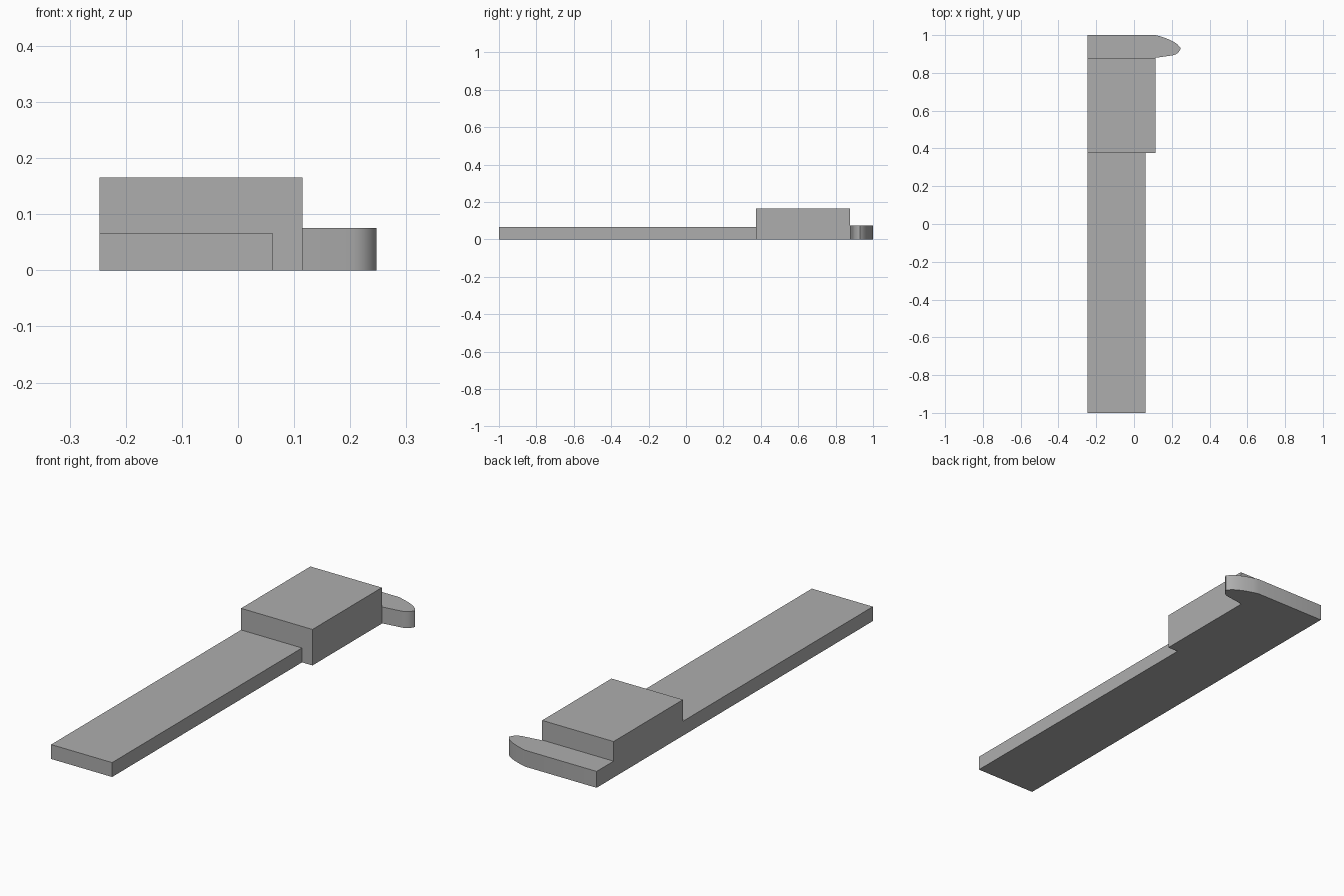
import bpy
import bmesh
import math

cube = bpy.data.objects.get("Cube")
if cube:
    bpy.data.objects.remove(cube, do_unlink=True)

grey = bpy.data.materials.new("plain grey")
grey.use_nodes = True
tone = (0.42, 0.42, 0.42, 1)
grey.diffuse_color = tone
grey.node_tree.nodes["Principled BSDF"].inputs["Base Color"].default_value = tone


def extrude_outline(name, outline, height):
    """Raise a counter-clockwise plan outline from the ground."""
    bm = bmesh.new()
    base = bm.faces.new([bm.verts.new((x, y, 0)) for x, y in outline])
    top = bmesh.ops.extrude_face_region(bm, geom=[base])["geom"]
    verts = [v for v in top if isinstance(v, bmesh.types.BMVert)]
    bmesh.ops.translate(bm, verts=verts, vec=(0, 0, height))
    bmesh.ops.recalc_face_normals(bm, faces=bm.faces)
    mesh = bpy.data.meshes.new(name)
    bm.to_mesh(mesh)
    bm.free()
    mesh.materials.append(grey)
    obj = bpy.data.objects.new(name, mesh)
    bpy.context.collection.objects.link(obj)
    return obj


def slab(name, x0, x1, y0, y1, height):
    return extrude_outline(name, [(x0, y0), (x1, y0), (x1, y1), (x0, y1)], height)


def bezier(a, b, c, steps=8):
    """Points along a quadratic curve, leaving out its start."""
    pts = []
    for i in range(1, steps + 1):
        t = i / steps
        pts.append(tuple((1 - t) ** 2 * p + 2 * t * (1 - t) * q + t * t * r
                         for p, q, r in zip(a, b, c)))
    return pts


LEFT, BLOCK_BACK = -0.247, 0.877

# Long flat blade and raised block
slab("blade", LEFT, 0.062, -1, 0.375, 0.066)
slab("block", LEFT, 0.115, 0.375, BLOCK_BACK, 0.165)

# Back jaw with a rounded hooked tip
root, heel, tip = (0.115, 0.88), (0.205, 0.893), (0.247, 0.93)
outline = [(LEFT, BLOCK_BACK), (0.115, BLOCK_BACK), root, heel]
outline += bezier(heel, (0.236, 0.899), tip)
outline += bezier(tip, (0.225, 0.972), (0.115, 1))
outline += [(LEFT, 1)]
jaw = extrude_outline("jaw", outline, 0.075)

bpy.ops.object.select_all(action="DESELECT")
jaw.select_set(True)
bpy.context.view_layer.objects.active = jaw
bpy.ops.object.shade_smooth_by_angle(angle=math.radians(30))
